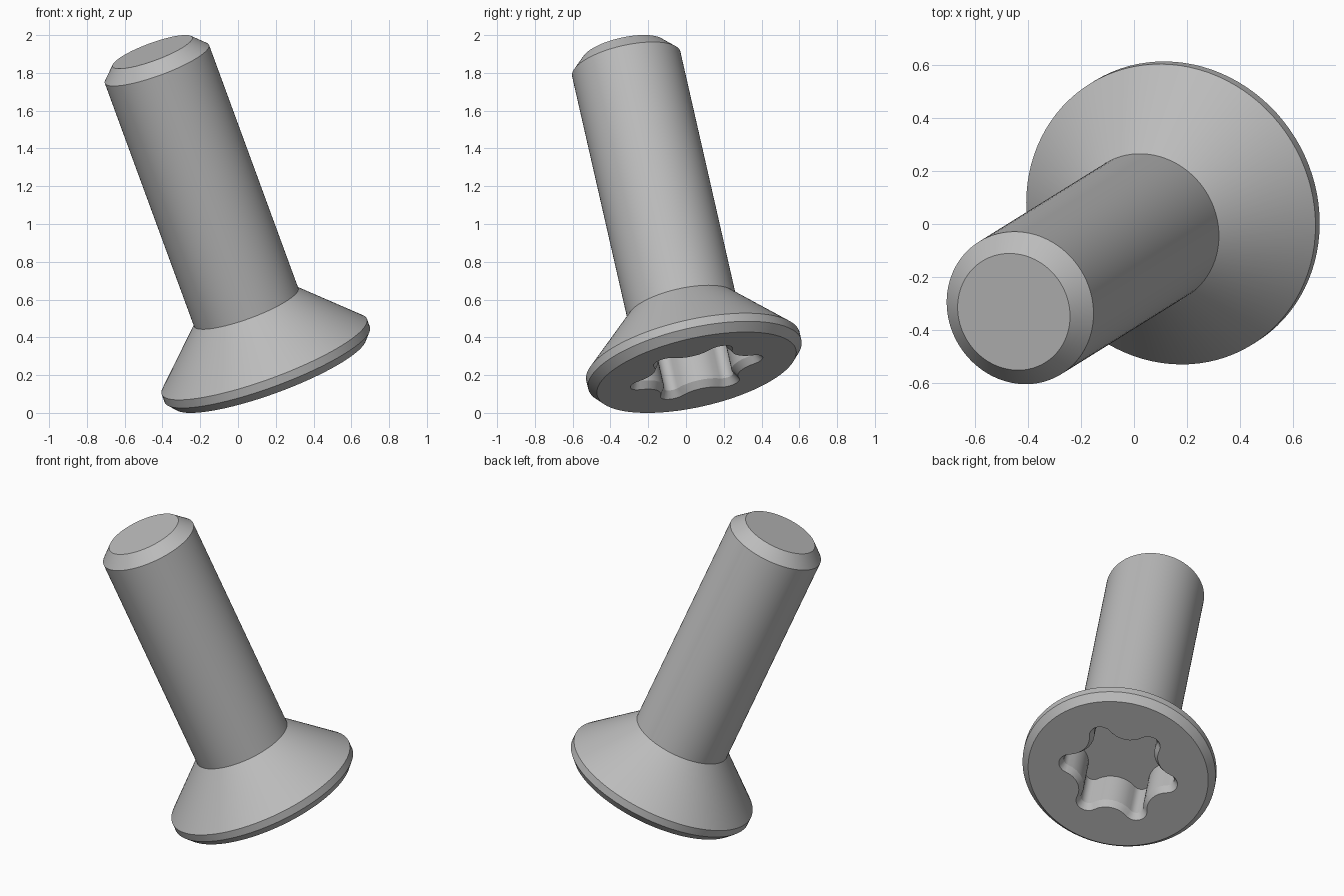
import bpy
import bmesh
from math import pi, sin, cos, atan2, hypot, radians
from mathutils import Matrix, Vector

cube = bpy.data.objects.get("Cube")
if cube:
    bpy.data.objects.remove(cube, do_unlink=True)

STEPS = 8              # points per arc of the six-lobe outline
COUNT = 12 * STEPS     # points in every ring

steel = bpy.data.materials.new("grey_steel")
steel.use_nodes = True
grey = (0.5, 0.5, 0.5, 1)
steel.diffuse_color = grey
steel.node_tree.nodes["Principled BSDF"].inputs["Base Color"].default_value = grey

# Tilted frame: the shank axis is local z, the centre of the head face is the origin
axis = Vector((-0.367, -0.228, 1)).normalized()
side = axis.cross(Vector((1, 0, 0))).normalized()
frame = Matrix((side.cross(axis), side, axis)).transposed().to_4x4()
frame.translation = (0.17, 0.056, 0.214)


def circle(radius, z):
    start = pi / 3
    return [Vector((radius * cos(start + 2 * pi * i / COUNT),
                    radius * sin(start + 2 * pi * i / COUNT), z)) for i in range(COUNT)]


def six_lobe(inset, z, tip=0.36, valley=0.262, tip_r=0.07):
    """Outline of tangent convex and concave arcs, moved inwards by inset."""
    a, c = tip - tip_r, cos(pi / 6)
    # valley arc radius that makes both arcs tangent
    valley_r = (a * a + valley ** 2 - 2 * a * valley * c - tip_r ** 2) / (
        2 * (tip_r - valley + a * c))
    b = valley + valley_r
    phi = atan2(b * sin(pi / 6), b * c - a)
    spread = phi - pi / 6
    lobe = []
    for i in range(STEPS):
        t = phi * (2 * i / STEPS - 1)
        r = tip_r - inset
        lobe.append((a + r * cos(t), r * sin(t)))
    for i in range(STEPS):
        t = pi / 6 + pi + spread * (1 - 2 * i / STEPS)
        r = valley_r + inset
        lobe.append((b * c + r * cos(t), b * sin(pi / 6) + r * sin(t)))
    points = []
    for k in range(6):
        turn = Matrix.Rotation(pi / 2 + k * pi / 3, 3, 'Z')
        points += [turn @ Vector((x, y, z)) for x, y in lobe]
    # begin on the ring point nearest the start angle of the circles
    first = min(range(COUNT), key=lambda i: hypot(
        points[i].x / points[i].length - cos(pi / 3),
        points[i].y / points[i].length - sin(pi / 3))) if z == 0 else None
    return points, first


def loft(name, rings, cap_top=False, cap_bottom=False):
    bm = bmesh.new()
    loops = [[bm.verts.new(p) for p in ring] for ring in rings]
    for upper, lower in zip(loops, loops[1:]):
        for i in range(COUNT):
            j = (i + 1) % COUNT
            bm.faces.new((upper[i], lower[i], lower[j], upper[j]))
    if cap_top:
        bm.faces.new(loops[0])
    if cap_bottom:
        bm.faces.new(loops[-1][::-1])
    mesh = bpy.data.meshes.new(name)
    bm.to_mesh(mesh)
    bm.free()
    mesh.materials.append(steel)
    obj = bpy.data.objects.new(name, mesh)
    bpy.context.collection.objects.link(obj)
    obj.matrix_world = frame
    bpy.ops.object.select_all(action='DESELECT')
    obj.select_set(True)
    bpy.context.view_layer.objects.active = obj
    bpy.ops.object.shade_smooth_by_angle(angle=radians(25))
    return obj


# Drive socket outlines: mouth, foot of the bevelled lip, floor
mouth, first = six_lobe(0, 0)
lip, _ = six_lobe(0.025, 0.04)
floor, _ = six_lobe(0.025, 0.27)
mouth, lip, floor = (ring[first:] + ring[:first] for ring in (mouth, lip, floor))

# Shank with a chamfered tip
loft("shank", [circle(0.225, 1.849), circle(0.294, 1.779), circle(0.294, 0.376)],
     cap_top=True)

# Countersunk head: cone, rim, bevel and flat face around the socket
loft("head", [circle(0.294, 0.376), circle(0.579, 0.092), circle(0.579, 0.045),
              circle(0.54, 0), mouth])

# Six-lobe drive socket
loft("drive_socket", [mouth, lip, floor], cap_bottom=True)
